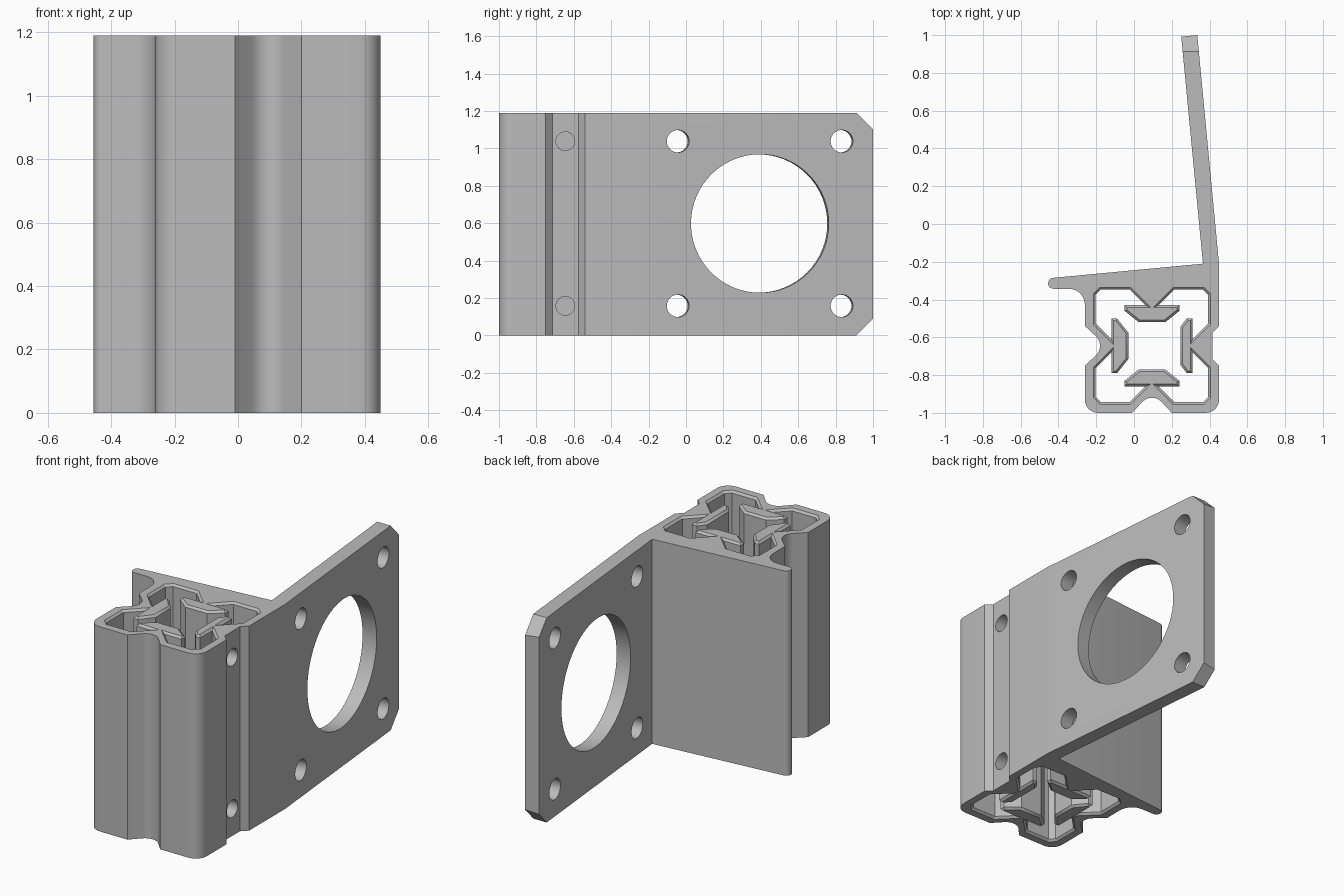
import bpy, bmesh
from math import sin, cos, pi, radians, atan2
from mathutils import Vector, Matrix

cube = bpy.data.objects.get("Cube")
if cube:
    bpy.data.objects.remove(cube, do_unlink=True)

HEIGHT = 1.19
CENTRE = Vector((0.095, -0.645))   # middle of the slotted rail
RIM = 0.012                        # chamfer around the hollow
PLATE_TOP = Vector((0.335, 1.0))
PLATE_FOOT = Vector((0.45, -0.21))


def arc(cx, cy, r, start, end, n=8):
    angles = [radians(start + (end - start) * i / n) for i in range(n + 1)]
    return [(cx + r * cos(a), cy + r * sin(a)) for a in angles]


def on_side(points, side):
    """Place (outward, sideways) points on one of the four rail sides."""
    turn = Matrix.Rotation(side * pi / 2, 2)
    return [tuple(CENTRE + turn @ Vector(p)) for p in points]


def offset(points, d):
    """Push a counter-clockwise outline outwards with mitred corners."""
    pts = [Vector(p) for p in points]
    result = []
    for i, p in enumerate(pts):
        e1 = (p - pts[i - 1]).normalized()
        e2 = (pts[(i + 1) % len(pts)] - p).normalized()
        n1, n2 = Vector((e1.y, -e1.x)), Vector((e2.y, -e2.x))
        result.append(p + (n1 + n2) * d / (1 + n1.dot(n2)))
    return result


def loft(name, layers):
    """Solid through outlines given as (z, points)."""
    bm = bmesh.new()
    rings = [[bm.verts.new((p[0], p[1], z)) for p in pts] for z, pts in layers]
    for a, b in zip(rings, rings[1:]):
        for i in range(len(a)):
            j = (i + 1) % len(a)
            bm.faces.new((a[i], a[j], b[j], b[i]))
    bm.faces.new(rings[0][::-1])
    bm.faces.new(rings[-1])
    bmesh.ops.recalc_face_normals(bm, faces=bm.faces)
    return finish(bm, name)


def finish(bm, name):
    mesh = bpy.data.meshes.new(name)
    bm.to_mesh(mesh)
    bm.free()
    obj = bpy.data.objects.new(name, mesh)
    bpy.context.collection.objects.link(obj)
    return obj


def drill(name, centre, radius, depth, tilt, segments):
    """Cylinder cutter lying along x, turned by tilt about z."""
    bm = bmesh.new()
    place = (Matrix.Translation(centre) @ Matrix.Rotation(tilt, 4, 'Z')
             @ Matrix.Rotation(pi / 2, 4, 'Y'))
    bmesh.ops.create_cone(bm, cap_ends=True, segments=segments, radius1=radius,
                          radius2=radius, depth=depth, matrix=place)
    return finish(bm, name)


# Outer outline: flange, rail with rounded grooves, mounting plate
groove = [(0.355, -0.105)]
groove += [(0.345 - 0.07 * cos(t), 0.07 * sin(t))
           for t in (radians(-45 + 9 * i) for i in range(11))]
groove += [(0.355, 0.105)]
outline = [(0.365, -0.21)]
outline += arc(-0.426, -0.314, 0.029, 95, 270)
outline += arc(-0.345, -0.428, 0.085, 90, 0)
outline += on_side(groove, 2)
outline += arc(-0.19, -0.93, 0.07, 180, 270)
outline += on_side(groove, 3)
outline += arc(0.38, -0.93, 0.07, 270, 360)
outline += on_side([(0.355, -0.105), (0.32, -0.07), (0.32, 0.07), (0.355, 0.105)], 0)
outline += [tuple(PLATE_FOOT), tuple(PLATE_TOP), (0.25, 0.992)]
bracket = loft("mounting_bracket", [(0, outline), (HEIGHT, outline)])

# Hollow core, leaving four inner teeth on narrow necks
hollow = []
for side in range(4):
    inner, half = (0.15, 0.1) if side == 0 else (0.125, 0.07)
    edge = [(inner, half), (0.185, 0.145), (0.215, 0.145),
            (0.215, 0.035), (0.298, 0.118), (0.298, 0.27)]
    hollow += on_side([(u, -v) for u, v in reversed(edge)] + edge, side)
flared = offset(hollow, RIM)
cutters = [loft("core_cutter", [
    (-0.02, flared), (0, flared), (RIM, hollow),
    (HEIGHT - RIM, hollow), (HEIGHT, flared), (HEIGHT + 0.02, flared)])]

# Holes square to the leaning plate
lean = PLATE_TOP - PLATE_FOOT
tilt = atan2(-lean.x, lean.y)


def plate_point(y, z):
    x = PLATE_FOOT.x + lean.x * (y - PLATE_FOOT.y) / lean.y
    return Vector((x - 0.042, y - 0.004, z))


middle = HEIGHT / 2
cutters.append(drill("large_hole", plate_point(0.395, middle + 0.003), 0.37, 0.3, tilt, 64))
for z in (middle - 0.437, middle + 0.443):
    for y in (-0.043, 0.833):
        cutters.append(drill("bolt_hole", plate_point(y, z), 0.06, 0.3, tilt, 32))
    cutters.append(drill("side_hole", (0.36, CENTRE.y, z), 0.05, 0.34, 0, 32))

# Clipped plate corners
for z, s in ((0, 1), (HEIGHT, -1)):
    bm = bmesh.new()
    corner = [(0.912, z - 0.1 * s), (0.912, z), (1.002, z + 0.09 * s),
              (1.2, z + 0.09 * s), (1.2, z - 0.1 * s)]
    rings = [[bm.verts.new((x, y, h)) for y, h in corner] for x in (0.1, 0.6)]
    bm.faces.new(rings[0])
    bm.faces.new(rings[1][::-1])
    for i in range(len(corner)):
        bm.faces.new((rings[0][i - 1], rings[0][i], rings[1][i], rings[1][i - 1]))
    bmesh.ops.recalc_face_normals(bm, faces=bm.faces)
    cutters.append(finish(bm, "corner_cutter"))

# Cut everything, then drop the cutters
for cutter in cutters:
    cutter.hide_render = True
    mod = bracket.modifiers.new(cutter.name, 'BOOLEAN')
    mod.operation = 'DIFFERENCE'
    mod.solver = 'EXACT'
    mod.object = cutter
bpy.context.view_layer.update()
graph = bpy.context.evaluated_depsgraph_get()
result = bpy.data.meshes.new_from_object(bracket.evaluated_get(graph))
bracket.modifiers.clear()
bracket.data = result
for cutter in cutters:
    bpy.data.objects.remove(cutter, do_unlink=True)

# Plain grey metal
grey = bpy.data.materials.new("grey_metal")
grey.use_nodes = True
colour = (0.5, 0.5, 0.5, 1)
grey.diffuse_color = colour
grey.node_tree.nodes["Principled BSDF"].inputs["Base Color"].default_value = colour
bracket.data.materials.clear()
bracket.data.materials.append(grey)

for obj in bpy.context.selected_objects:
    obj.select_set(False)
bracket.select_set(True)
bpy.context.view_layer.objects.active = bracket
bpy.ops.object.shade_smooth_by_angle(angle=radians(30))
